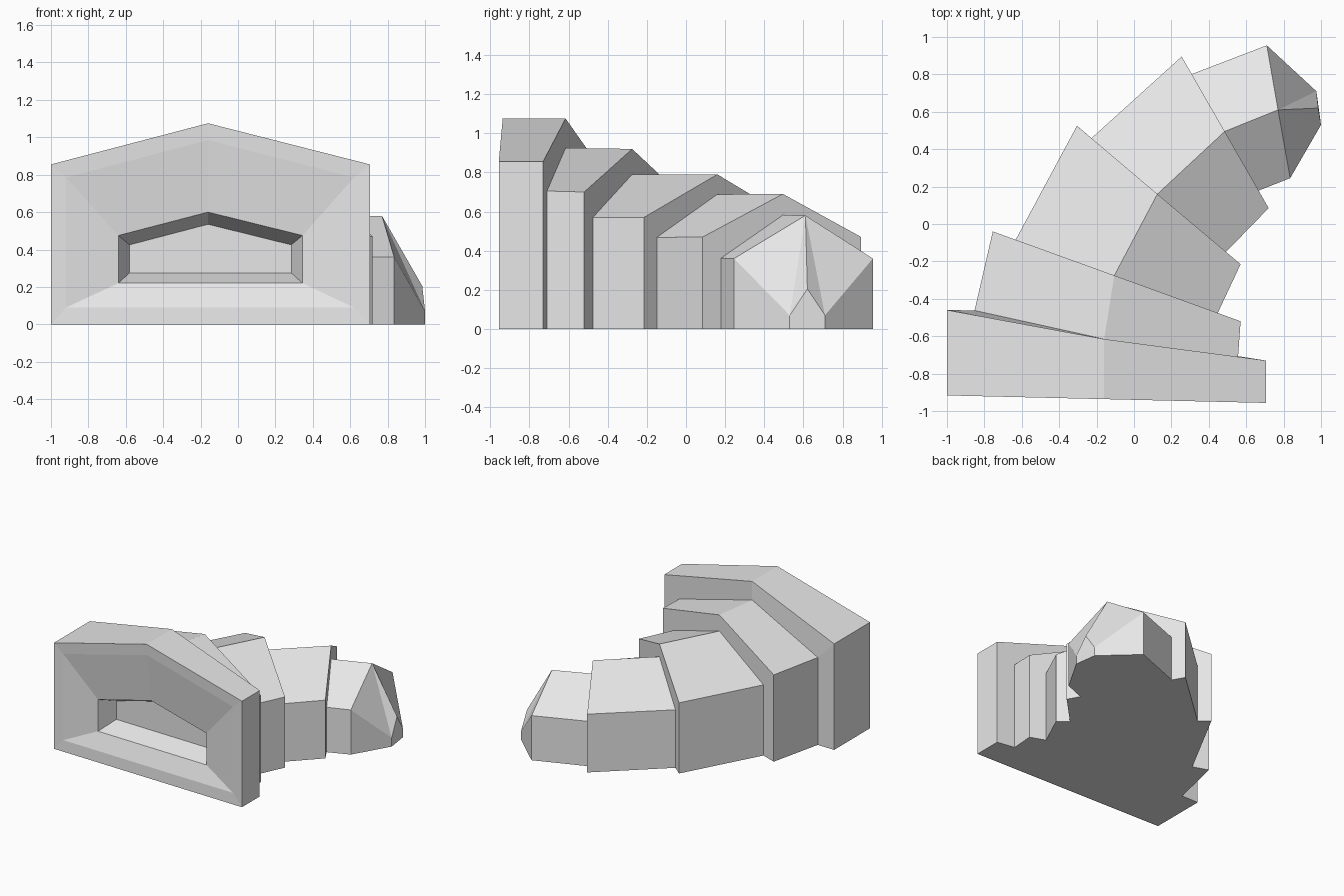
import bpy
import bmesh
from mathutils import Vector

cube = bpy.data.objects.get("Cube")
if cube:
    bpy.data.objects.remove(cube, do_unlink=True)

grey = bpy.data.materials.new("light_grey")
grey.use_nodes = True
colour = (0.8, 0.8, 0.8, 1)
grey.diffuse_color = colour
grey.node_tree.nodes["Principled BSDF"].inputs["Base Color"].default_value = colour

bm = bmesh.new()


def ring(left, ridge, right, eave, peak, base=0.0):
    """Gabled section: left base, left eave, ridge, right eave, right base."""
    points = [(*left, base), (*left, eave), (*ridge, peak), (*right, eave), (*right, base)]
    return [bm.verts.new(p) for p in points]


def front_ring(left, right, eave, peak, base, depth):
    """Section parallel to the mouth plane, set back by depth."""
    def on_front(x):
        return (x, -0.94 - 0.0235 * x + depth)
    return ring(on_front(left), on_front(-0.16), on_front(right), eave, peak, base)


def step_in(section, amount, left_shift=0.0):
    """Smaller copy of a section, moved in from the sides and down from the top."""
    ridge = section[2].co
    inner = []
    for i, v in enumerate(section):
        p = v.co.copy()
        toward = Vector((ridge.x - p.x, ridge.y - p.y, 0))
        if i != 2:
            p += toward.normalized() * amount
        if i in (1, 2, 3):
            p.z -= amount
        if i < 2:
            p.y += left_shift
        inner.append(bm.verts.new(p))
    return inner


def bridge(a, b, split_roof=False):
    """Join two sections with walls, roof and floor."""
    for i in range(5):
        j = (i + 1) % 5
        if split_roof and i == 1:
            bm.faces.new((a[i], a[j], b[i]))
            bm.faces.new((a[j], b[j], b[i]))
        elif split_roof and i == 2:
            bm.faces.new((a[i], a[j], b[j]))
            bm.faces.new((a[i], b[j], b[i]))
        else:
            bm.faces.new((a[i], a[j], b[j], b[i]))


# Mouth: recessed slot, sloping funnel, flat rim
slot_end = front_ring(-0.58, 0.285, 0.425, 0.535, 0.275, 0.205)
slot_edge = front_ring(-0.64, 0.345, 0.475, 0.6, 0.22, 0.055)
rim_inner = front_ring(-0.92, 0.62, 0.785, 0.985, 0.09, 0.005)
section = front_ring(-1, 0.705, 0.855, 1.075, 0, 0)
bm.faces.new(slot_end)
bridge(slot_end, slot_edge)
bridge(slot_edge, rim_inner)
bridge(rim_inner, section)

# Stepped body: back section of each segment, then the step to the next one
segments = [
    ((-1, -0.46), (-0.16, -0.615), (0.705, -0.73), 0.855, 1.075, 0.15, 0.025),
    ((-0.755, -0.04), (-0.105, -0.275), (0.57, -0.52), 0.7, 0.92, 0.13, 0),
    ((-0.305, 0.525), (0.125, 0.16), (0.57, -0.215), 0.57, 0.79, 0.102, 0),
    ((0.255, 0.895), (0.485, 0.495), (0.72, 0.085), 0.47, 0.69, 0.108, 0),
]
for left, ridge, right, eave, peak, inset, shift in segments:
    back = ring(left, ridge, right, eave, peak)
    bridge(section, back)
    section = step_in(back, inset, shift)
    bridge(back, section)

# Last segment and its tapered tip
last = ring((0.71, 0.955), (0.77, 0.61), (0.835, 0.245), 0.36, 0.58)
bridge(section, last)
tip = ring((0.975, 0.71), (0.985, 0.62), (1, 0.53), 0.07, 0.205)
bridge(last, tip, split_roof=True)
bm.faces.new(tip)

bmesh.ops.recalc_face_normals(bm, faces=bm.faces)
mesh = bpy.data.meshes.new("curved_stepped_shell")
bm.to_mesh(mesh)
bm.free()
mesh.materials.append(grey)
shell = bpy.data.objects.new("curved_stepped_shell", mesh)
bpy.context.collection.objects.link(shell)
